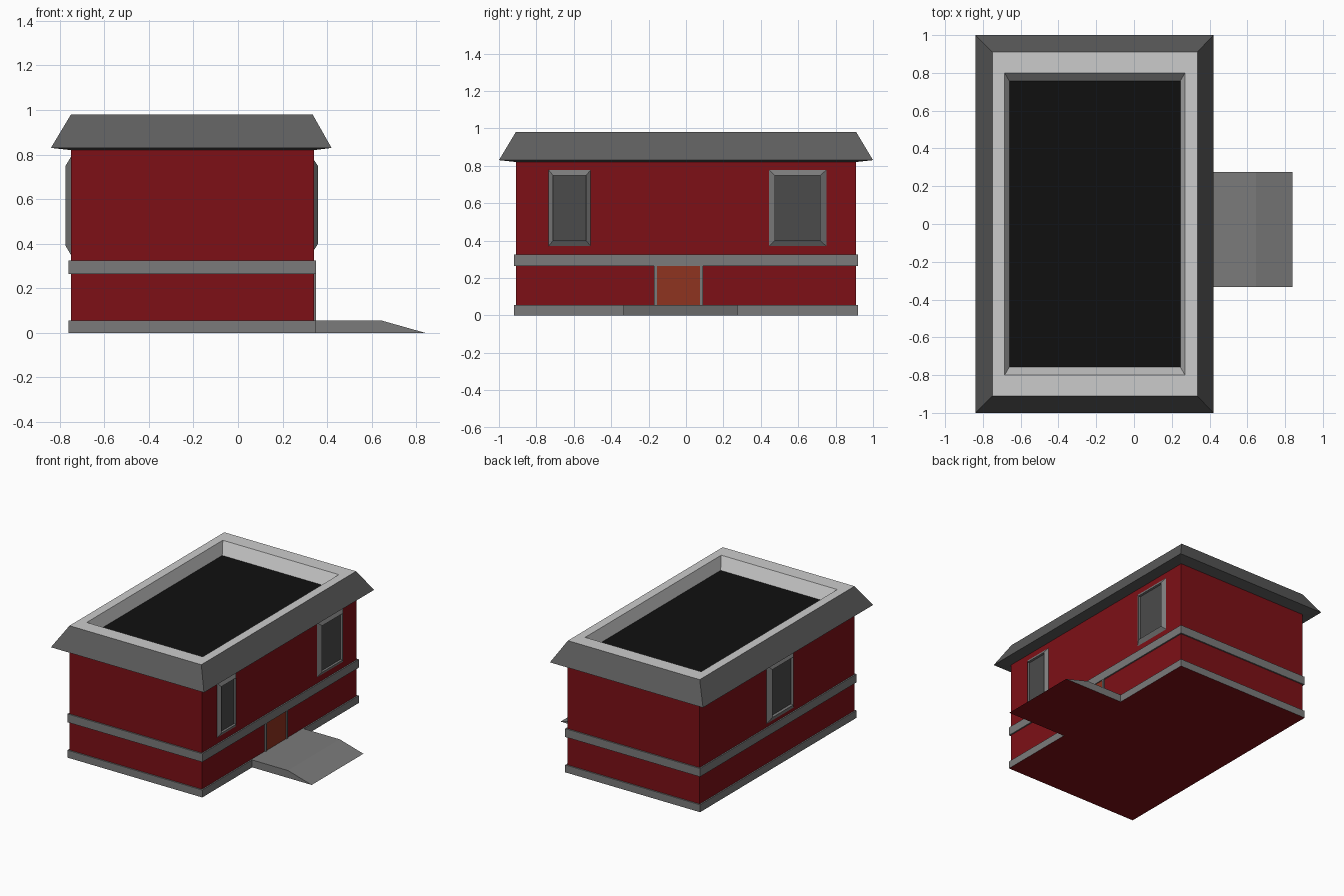
import bpy, bmesh

if "Cube" in bpy.data.objects:
    bpy.data.objects.remove(bpy.data.objects["Cube"])


def mat(name, r, g, b):
    m = bpy.data.materials.new(name)
    m.diffuse_color = (r, g, b, 1)
    m.use_nodes = True
    m.node_tree.nodes["Principled BSDF"].inputs["Base Color"].default_value = m.diffuse_color
    return m


RED = mat("red_wall", 0.205, 0.005, 0.008)
GREY = mat("trim_grey", 0.197, 0.197, 0.197)
DARK = mat("roof_dark", 0.11, 0.11, 0.11)
LIGHT = mat("rim_light", 0.71, 0.71, 0.71)
BLACK = mat("roof_black", 0.005, 0.005, 0.005)
GLASS = mat("glass_grey", 0.07, 0.07, 0.07)
WOOD = mat("door_brown", 0.275, 0.033, 0.014)


def finish(name, bm, mats, recalc=True):
    if recalc:
        bmesh.ops.recalc_face_normals(bm, faces=bm.faces)
    me = bpy.data.meshes.new(name)
    bm.to_mesh(me)
    bm.free()
    for m in mats:
        me.materials.append(m)
    ob = bpy.data.objects.new(name, me)
    bpy.context.collection.objects.link(ob)
    return ob


def loft(name, rings, mats, cap):
    """Join successive 4-point rings; mats[i] colours strip i, cap fills the last ring."""
    bm = bmesh.new()
    loops = [[bm.verts.new(p) for p in r] for r in rings]
    for i, (a, b) in enumerate(zip(loops, loops[1:])):
        for j in range(4):
            k = (j + 1) % 4
            bm.faces.new((a[j], a[k], b[k], b[j])).material_index = i
    bm.faces.new(loops[-1]).material_index = len(mats)
    return finish(name, bm, mats + [cap], recalc=False)


def prism(name, profile, y0, y1, side, bottom=None):
    """Extrude an xz profile along y; faces lying on the ground take the bottom colour."""
    bm = bmesh.new()
    f = bm.faces.new([bm.verts.new((x, y0, z)) for x, z in profile])
    g = bmesh.ops.extrude_face_region(bm, geom=[f])
    bmesh.ops.translate(bm, vec=(0, y1 - y0, 0),
                        verts=[v for v in g["geom"] if isinstance(v, bmesh.types.BMVert)])
    for face in bm.faces:
        if all(v.co.z < 1e-5 for v in face.verts):
            face.material_index = 1
    return finish(name, bm, [side, bottom or side])


def box(name, x0, x1, y0, y1, z0, z1, side, bottom=None):
    return prism(name, [(x0, z0), (x1, z0), (x1, z1), (x0, z1)], y0, y1, side, bottom)


def flat_ring(x0, x1, y, z):
    return [(x0, -y, z), (x1, -y, z), (x1, y, z), (x0, y, z)]


# walls, plinth and middle band
box("walls", -0.75, 0.34, -0.91, 0.91, 0.04, 0.82, RED)
box("plinth", -0.76, 0.35, -0.92, 0.92, 0, 0.055, GREY, RED)
box("middle_band", -0.76, 0.35, -0.92, 0.92, 0.263, 0.325, GREY)

# hipped skirt roof with a sunken flat deck
loft("roof", [flat_ring(-0.75, 0.34, 0.91, 0.82),
              flat_ring(-0.84, 0.42, 1.0, 0.83),
              flat_ring(-0.75, 0.335, 0.91, 0.98),
              flat_ring(-0.685, 0.27, 0.80, 0.98),
              flat_ring(-0.66, 0.245, 0.757, 0.89)],
     [DARK, DARK, LIGHT, LIGHT], BLACK)

# entrance ramp
prism("ramp", [(0.35, 0), (0.84, 0), (0.645, 0.055), (0.35, 0.055)],
      -0.333, 0.275, GREY, RED)

# door and its posts
box("door", 0.33, 0.343, -0.157, 0.077, 0.05, 0.265, WOOD)
for i, y in enumerate((-0.172, 0.075)):
    box(f"door_post_{i + 1}", 0.33, 0.349, y, y + 0.016, 0.05, 0.265, GREY)


# windows: bevelled frame rising off the wall, then a reveal back to the glass
def window(name, wall, side, y0, y1, z0, z1, out, by, bz):
    def ring(d, a, b):
        pts = [(wall + side * d, y0 + a, z0 + b), (wall + side * d, y1 - a, z0 + b),
               (wall + side * d, y1 - a, z1 - b), (wall + side * d, y0 + a, z1 - b)]
        return pts if side > 0 else pts[::-1]
    loft(name, [ring(0, 0, 0), ring(out, by, bz), ring(0.003, by, bz)],
         [GREY, GREY], GLASS)


window("window_right_narrow", 0.34, 1, -0.735, -0.51, 0.37, 0.778, 0.02, 0.025, 0.031)
window("window_right_wide", 0.34, 1, 0.443, 0.75, 0.37, 0.778, 0.02, 0.033, 0.031)
window("window_left", -0.75, -1, -0.19, 0.125, 0.35, 0.79, 0.025, 0.033, 0.042)
